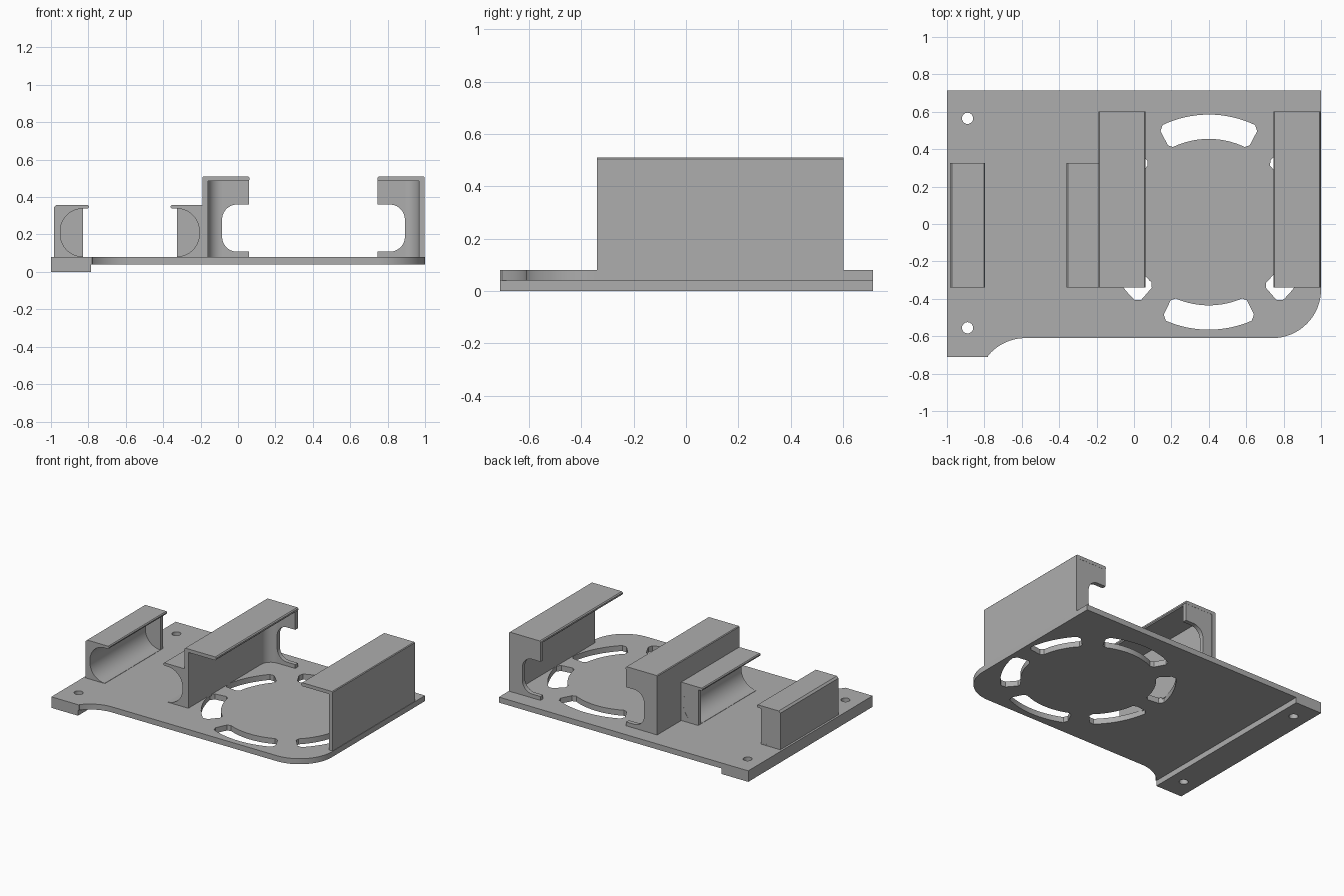
import bpy, bmesh, math
from mathutils import Matrix

if "Cube" in bpy.data.objects:
    bpy.data.objects.remove(bpy.data.objects["Cube"])

grey = bpy.data.materials.new("grey_plastic")
grey.diffuse_color = (0.42, 0.42, 0.42, 1)
grey.use_nodes = True
grey.node_tree.nodes["Principled BSDF"].inputs["Base Color"].default_value = grey.diffuse_color


def arc(cx, cy, r, a0, a1, n=16):
    """Points on an arc, angles in degrees."""
    angles = [math.radians(a0 + (a1 - a0) * i / n) for i in range(n + 1)]
    return [(cx + r * math.cos(a), cy + r * math.sin(a)) for a in angles]


def prism(name, loops, lo, hi, upright=False):
    """Extrude a flat outline with holes: along z, or along y if upright."""
    cu = bpy.data.curves.new(name, 'CURVE')
    cu.dimensions, cu.fill_mode, cu.extrude = '2D', 'BOTH', (hi - lo) / 2
    for pts in loops:
        sp = cu.splines.new('POLY')
        sp.points.add(len(pts) - 1)
        for p, (u, v) in zip(sp.points, pts):
            p.co = (u, v, 0, 1)
        sp.use_cyclic_u = True
    tmp = bpy.data.objects.new(name + "_outline", cu)
    bpy.context.collection.objects.link(tmp)
    dg = bpy.context.evaluated_depsgraph_get()
    me = bpy.data.meshes.new_from_object(tmp.evaluated_get(dg))
    bpy.data.objects.remove(tmp)
    mid = (lo + hi) / 2
    if upright:
        me.transform(Matrix.Translation((0, mid, 0)) @ Matrix.Rotation(math.pi / 2, 4, 'X'))
    else:
        me.transform(Matrix.Translation((0, 0, mid)))
    bm = bmesh.new()
    bm.from_mesh(me)
    bmesh.ops.remove_doubles(bm, verts=bm.verts, dist=1e-5)
    bmesh.ops.recalc_face_normals(bm, faces=bm.faces)
    bm.to_mesh(me)
    bm.free()
    me.materials.clear()
    me.materials.append(grey)
    ob = bpy.data.objects.new(name, me)
    bpy.context.collection.objects.link(ob)
    bpy.ops.object.select_all(action='DESELECT')
    ob.select_set(True)
    bpy.context.view_layer.objects.active = ob
    bpy.ops.object.shade_smooth_by_angle(angle=math.radians(30))
    return ob


# Base plate with fan vent slots and screw holes
FX, FY, R0, R1 = 0.4, 0.01, 0.445, 0.575


def slot(a0, a1):
    c = 2.5  # softened corners
    return (arc(FX, FY, R1, a0 + c, a1 - c) + arc(FX, FY, R1 - 0.025, a1, a1, 1)[:1]
            + arc(FX, FY, R0 + 0.02, a1, a1, 1)[:1] + arc(FX, FY, R0, a1 - c, a0 + c)
            + arc(FX, FY, R0 + 0.02, a0, a0, 1)[:1] + arc(FX, FY, R1 - 0.025, a0, a0, 1)[:1])


slots = [slot(a, b) for a, b in
         ((62, 118), (135, 173), (187, 229), (244, 296), (311, 353), (7, 45))]
holes = [arc(-0.89, y, 0.03, 0, 345, 23) for y in (0.565, -0.555)]
outline = ([(-1, 0.715), (-1, -0.71), (-0.78, -0.71)] + arc(-0.58, -0.87, 0.26, 140, 90)
           + arc(0.74, -0.35, 0.26, -90, 0) + [(1, 0.715)])
prism("base_plate", [outline] + slots + holes, 0.04, 0.08)

# Thick mounting strip under the left edge
prism("mounting_strip", [[(-1, -0.71), (-0.787, -0.71), (-0.787, 0.715), (-1, 0.715)]] + holes,
      0.0, 0.04)


def tall_bracket(name, fx):
    def m(pts):
        return [(fx(x), y) for x, y in pts]
    # Side wall and lid
    prism(name + "_wall_and_lid", [m([
        (-0.19, 0.07), (-0.19, 0.505), (-0.185, 0.51), (0.055, 0.51), (0.062, 0.503),
        (0.062, 0.492), (0.055, 0.485), (-0.16, 0.485), (-0.16, 0.07)])], -0.34, 0.602, True)
    # Rounded inner corner between side wall and end wall
    prism(name + "_corner", [m([(-0.165, 0.6), (-0.165, 0.495)] + arc(-0.085, 0.495, 0.075, 180, 90)
                               + [(-0.085, 0.6)])], 0.07, 0.49)
    # End wall with a rounded cable opening
    prism(name + "_end_wall", [m([(-0.17, 0.07), (0.06, 0.07), (0.06, 0.108)]
                                 + arc(-0.005, 0.188, 0.08, 270, 180)
                                 + arc(-0.005, 0.28, 0.08, 180, 90)
                                 + [(0.06, 0.36), (0.06, 0.495), (-0.17, 0.495)])],
          0.57, 0.601, True)


tall_bracket("inner_tall_bracket", lambda x: x)
tall_bracket("outer_tall_bracket", lambda x: 0.807 - x)


def low_clip(name, fx):
    def m(pts):
        return [(fx(x), y) for x, y in pts]
    # C-shaped channel
    prism(name + "_channel", [m(
        [(-0.985, 0.07), (-0.985, 0.345), (-0.972, 0.358), (-0.803, 0.358), (-0.797, 0.352),
         (-0.797, 0.345), (-0.803, 0.338)] + arc(-0.83, 0.218, 0.12, 90, 180)
        + arc(-0.83, 0.202, 0.12, 180, 270) + [(-0.83, 0.07)])], -0.34, 0.326, True)
    # Closed far end
    prism(name + "_end_wall", [m([(-0.98, 0.07), (-0.83, 0.07), (-0.83, 0.345), (-0.98, 0.345)])],
          0.295, 0.325, True)


low_clip("left_low_clip", lambda x: x)
low_clip("inner_low_clip", lambda x: -1.157 - x)

# Small web joining the inner clip to the tall bracket wall
prism("clip_web", [[(-0.2, 0.07), (-0.17, 0.07), (-0.17, 0.345), (-0.19, 0.345), (-0.2, 0.335)]],
      -0.34, 0.325, True)
